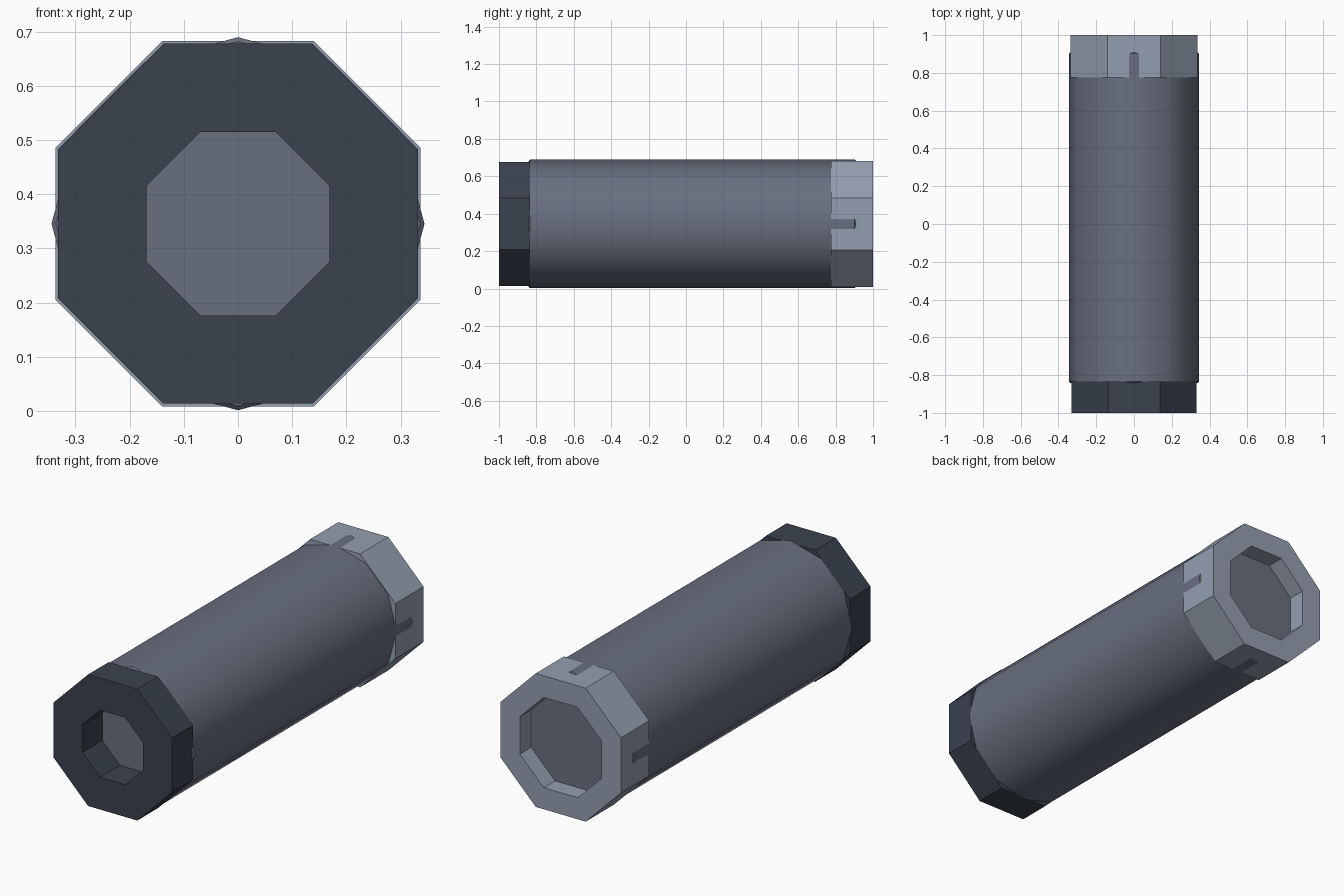
import bpy, bmesh, math

if "Cube" in bpy.data.objects:
    bpy.data.objects.remove(bpy.data.objects["Cube"])

CENTRE_Z = 0.3455


def material(name, rgb):
    # 8-bit sRGB to linear
    lin = [((c / 255 + 0.055) / 1.055) ** 2.4 for c in rgb]
    m = bpy.data.materials.new(name)
    m.diffuse_color = (*lin, 1)
    m.use_nodes = True
    m.node_tree.nodes["Principled BSDF"].inputs["Base Color"].default_value = m.diffuse_color
    return m


def lathe(name, profile, sides, turn, mat, closed):
    """Sweep (radius, y) points around the long axis with a low side count.
    Closed profiles make a ring, open ones get flat end caps."""
    bm = bmesh.new()
    rings = []
    for r, y in profile:
        ring = []
        for i in range(sides):
            a = turn + 2 * math.pi * i / sides
            ring.append(bm.verts.new((r * math.cos(a), y, CENTRE_Z + r * math.sin(a))))
        rings.append(ring)
    pairs = list(zip(rings, rings[1:]))
    if closed:
        pairs.append((rings[-1], rings[0]))
    for a, b in pairs:
        for i in range(sides):
            j = (i + 1) % sides
            bm.faces.new((a[i], a[j], b[j], b[i]))
    if not closed:
        bm.faces.new(rings[0])
        bm.faces.new(rings[-1])
    bmesh.ops.recalc_face_normals(bm, faces=bm.faces)
    mesh = bpy.data.meshes.new(name)
    bm.to_mesh(mesh)
    bm.free()
    mesh.materials.append(mat)
    obj = bpy.data.objects.new(name, mesh)
    bpy.context.collection.objects.link(obj)
    return obj


def octagon_cap(name, outer, inner, y0, y1, mat):
    # sizes are measured to the flats
    k = 1 / math.cos(math.pi / 8)
    profile = [(outer * k, y0), (outer * k, y1), (inner * k, y1), (inner * k, y0)]
    return lathe(name, profile, 8, math.pi / 8, mat, True)


body_grey = material("mid slate grey", (104, 111, 127))
dark_grey = material("dark slate grey", (58, 66, 79))
light_grey = material("light slate grey", (148, 159, 176))

# Twelve-sided tube with slightly chamfered ends, smooth along its sides
R = 0.344
body = lathe("tube_body",
             [(R - 0.008, -0.842), (R, -0.834), (R, 0.902), (R - 0.008, 0.91)],
             12, 0, body_grey, False)
bpy.context.view_layer.objects.active = body
body.select_set(True)
bpy.ops.object.shade_smooth_by_angle(angle=math.radians(40))

# Octagonal end caps, each with an octagonal opening down to the tube end
octagon_cap("front_cap", 0.332, 0.169, -1.0, -0.835, dark_grey)
octagon_cap("rear_cap", 0.337, 0.228, 0.775, 1.0, light_grey)
